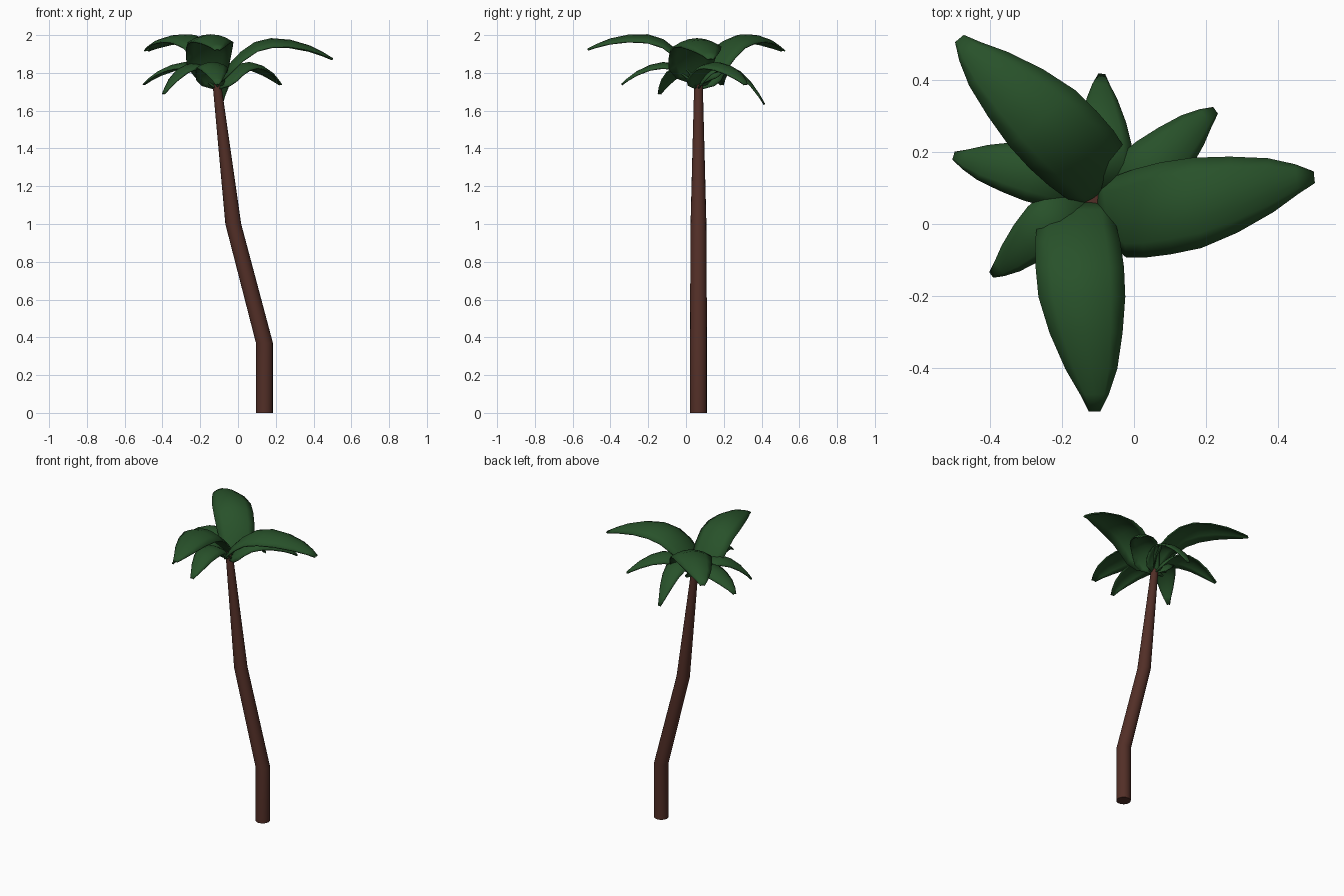
import bpy
import math
from mathutils import Vector

cube = bpy.data.objects.get("Cube")
if cube:
    bpy.data.objects.remove(cube)


def material(name, colour):
    mat = bpy.data.materials.new(name)
    mat.use_nodes = True
    mat.diffuse_color = (*colour, 1)
    bsdf = next(n for n in mat.node_tree.nodes if n.type == 'BSDF_PRINCIPLED')
    bsdf.inputs["Base Color"].default_value = (*colour, 1)
    return mat


BROWN = material("bark brown", (0.085, 0.028, 0.02))
GREEN = material("leaf green", (0.021, 0.083, 0.023))


def grid_object(name, rows, mat, closed=False):
    """Skin a list of equally long point rows; closed rows form capped tubes."""
    n = len(rows[0])
    faces = []
    for i in range(len(rows) - 1):
        for j in range(n if closed else n - 1):
            k = (j + 1) % n
            faces.append((i * n + j, i * n + k, (i + 1) * n + k, (i + 1) * n + j))
    if closed:
        last = (len(rows) - 1) * n
        faces += [tuple(reversed(range(n))), tuple(range(last, last + n))]
    mesh = bpy.data.meshes.new(name)
    mesh.from_pydata([p for row in rows for p in row], [], faces)
    mesh.materials.append(mat)
    obj = bpy.data.objects.new(name, mesh)
    bpy.context.collection.objects.link(obj)
    bpy.context.view_layer.objects.active = obj
    for other in bpy.context.selected_objects:
        other.select_set(False)
    obj.select_set(True)
    bpy.ops.object.shade_smooth_by_angle(angle=math.radians(40))
    return obj


# Bent, tapering trunk: x, z, radius
CROWN = Vector((-0.11, 0.066, 0))
SIDES = 16
trunk_rings = []
for x, z, r in [(0.14, 0, 0.045), (0.14, 0.37, 0.045),
                (-0.025, 1.0, 0.042), (-0.115, 1.77, 0.022)]:
    angles = [math.tau * k / SIDES for k in range(SIDES)]
    trunk_rings.append([(x + r * math.cos(a), CROWN.y + r * math.sin(a), z)
                        for a in angles])
grid_object("trunk", trunk_rings, BROWN, closed=True)

# Leaf stations: distance along, half width, height, sideways bow
STATIONS = [(0, 0.04, 0, 0.01), (0.05, 0.14, 0.22, 0.06), (0.12, 0.185, 0.46, 0.085),
            (0.2, 0.2, 0.68, 0.08), (0.32, 0.207, 0.9, 0.07), (0.46, 0.203, 1.0, 0.06),
            (0.63, 0.17, 0.99, 0.04), (0.8, 0.12, 0.9, 0.015), (0.92, 0.065, 0.78, 0),
            (1, 0.024, 0.68, 0)]


def leaf(name, tip_x, tip_y, base_z, rise, tip_z):
    reach = Vector((tip_x, tip_y, 0)) - CROWN
    length = reach.length
    out = reach.normalized()
    side = Vector((out.y, -out.x, 0))
    droop = base_z + rise * STATIONS[-1][2] - tip_z
    rows = []
    for t, w, h, bow in STATIONS:
        z = base_z + rise * h - droop * t ** 2.5
        centre = CROWN + out * (t * length) + side * (bow * length) + Vector((0, 0, z))
        row = []
        for k in range(7):
            s = 1 - k / 3
            sag = 0.35 * w * length * s * s
            row.append(centre + side * (s * w * length) - Vector((0, 0, sag)))
        rows.append(row)
    obj = grid_object(name, rows, GREEN)
    mod = obj.modifiers.new("thickness", 'SOLIDIFY')
    mod.thickness = 0.008
    mod.offset = 0


# Three long upper leaves
for name, x, y, tip in [("upper_leaf_back", -0.485, 0.515, 1.92),
                        ("upper_leaf_left", 0.5, 0.13, 1.875),
                        ("upper_leaf_front", -0.11, -0.52, 1.925)]:
    leaf(name, x, y, 1.75, 0.25 if tip > 1.9 else 0.235, tip)

# Five shorter, drooping lower leaves
for name, x, y, tip in [("lower_leaf_right", -0.5, 0.19, 1.74),
                        ("lower_leaf_left", 0.225, 0.315, 1.74),
                        ("lower_leaf_front", -0.11, -0.34, 1.74),
                        ("lower_leaf_front_right", -0.395, -0.14, 1.69),
                        ("lower_leaf_back", -0.09, 0.415, 1.635)]:
    leaf(name, x, y, 1.72, 0.145, tip)
